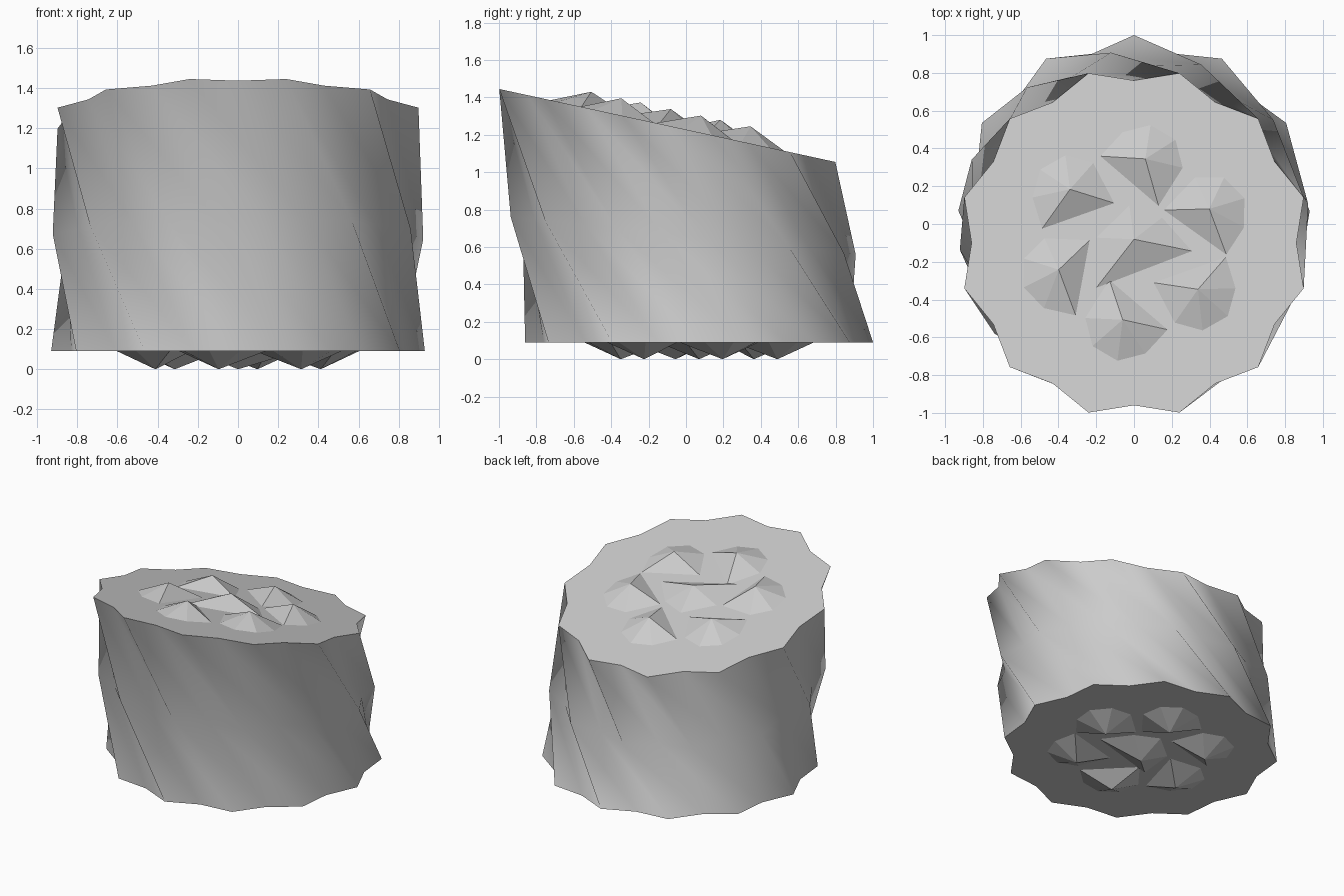
import bpy, bmesh
from math import cos, sin, radians
from mathutils import Vector

cube = bpy.data.objects.get("Cube")
if cube:
    bpy.data.objects.remove(cube, do_unlink=True)

# One grey for the whole rope
grey = bpy.data.materials.new("rope grey")
grey.use_nodes = True
COLOR = (0.6, 0.6, 0.6, 1)
grey.diffuse_color = COLOR
grey.node_tree.nodes["Principled BSDF"].inputs["Base Color"].default_value = COLOR

LOBES = 12
BASE_Z = 0.09
SLOPE = -0.217
BOTTOM_Y, TOP_Y = 0.07, -0.1


def top_z(y):
    return 1.445 + SLOPE * (y + 1)


def finish(bm, name):
    bmesh.ops.recalc_face_normals(bm, faces=bm.faces)
    mesh = bpy.data.meshes.new(name)
    bm.to_mesh(mesh)
    bm.free()
    mesh.materials.append(grey)
    obj = bpy.data.objects.new(name, mesh)
    bpy.context.collection.objects.link(obj)


# Body: a scalloped section twisted upward, with a slanted top
def section(t):
    points = []
    for i in range(LOBES * 2):
        r = 0.86 if i % 2 else 0.93
        a = radians(i * 180 / LOBES - 45 * t)
        x, y = r * cos(a), r * sin(a) + BOTTOM_Y + (TOP_Y - BOTTOM_Y) * t
        # Height blends from the flat base to the slanted top
        points.append((x, y, BASE_Z + (top_z(y) - BASE_Z) * t))
    return points


bm = bmesh.new()
rings = [[bm.verts.new(p) for p in section(t)] for t in (0, 0.5, 1)]
for low, high in zip(rings, rings[1:]):
    for i in range(len(low)):
        j = (i + 1) % len(low)
        bm.faces.new((low[i], low[j], high[i])).smooth = True
        bm.faces.new((low[j], high[j], high[i])).smooth = True
bm.faces.new(rings[0])
bm.faces.new(rings[-1])
finish(bm, "twisted_body")


# Strand ends: faceted peaks, rounded outside with one long inner edge
PETAL = [(0, 0.2), (45, 0.2), (90, 0.24), (205, 0.24), (270, 0.2), (315, 0.2)]
CORE = [(-30, 0.31), (20, 0.2), (75, 0.2), (150, 0.2), (208, 0.31)]


def strand_ends(name, centre_y, turn, on_top):
    bm = bmesh.new()
    normal = Vector((0, -SLOPE, 1)).normalized() if on_top else Vector((0, 0, -1))

    def place(x, y):
        y += centre_y
        return Vector((x, y, top_z(y) if on_top else BASE_Z))

    def peak(angle, distance, outline, hand=1):
        a = radians(angle)
        cx, cy = distance * cos(a), distance * sin(a)
        tip = bm.verts.new(place(cx, cy) + normal * 0.09)
        rim = []
        for d, r in outline:
            b = a + radians(d) * hand
            rim.append(bm.verts.new(place(cx + r * cos(b), cy + r * sin(b))))
        for p, q in zip(rim, rim[1:] + rim[:1]):
            bm.faces.new((p, q, tip))
        bm.faces.new(rim)

    peak(turn, 0, CORE)
    for k in range(6):
        peak(turn + 60 * k, 0.43, PETAL, -1 if k == 0 else 1)
    finish(bm, name)


strand_ends("top_strand_ends", TOP_Y, 22, True)
strand_ends("bottom_strand_ends", BOTTOM_Y, 17, False)
